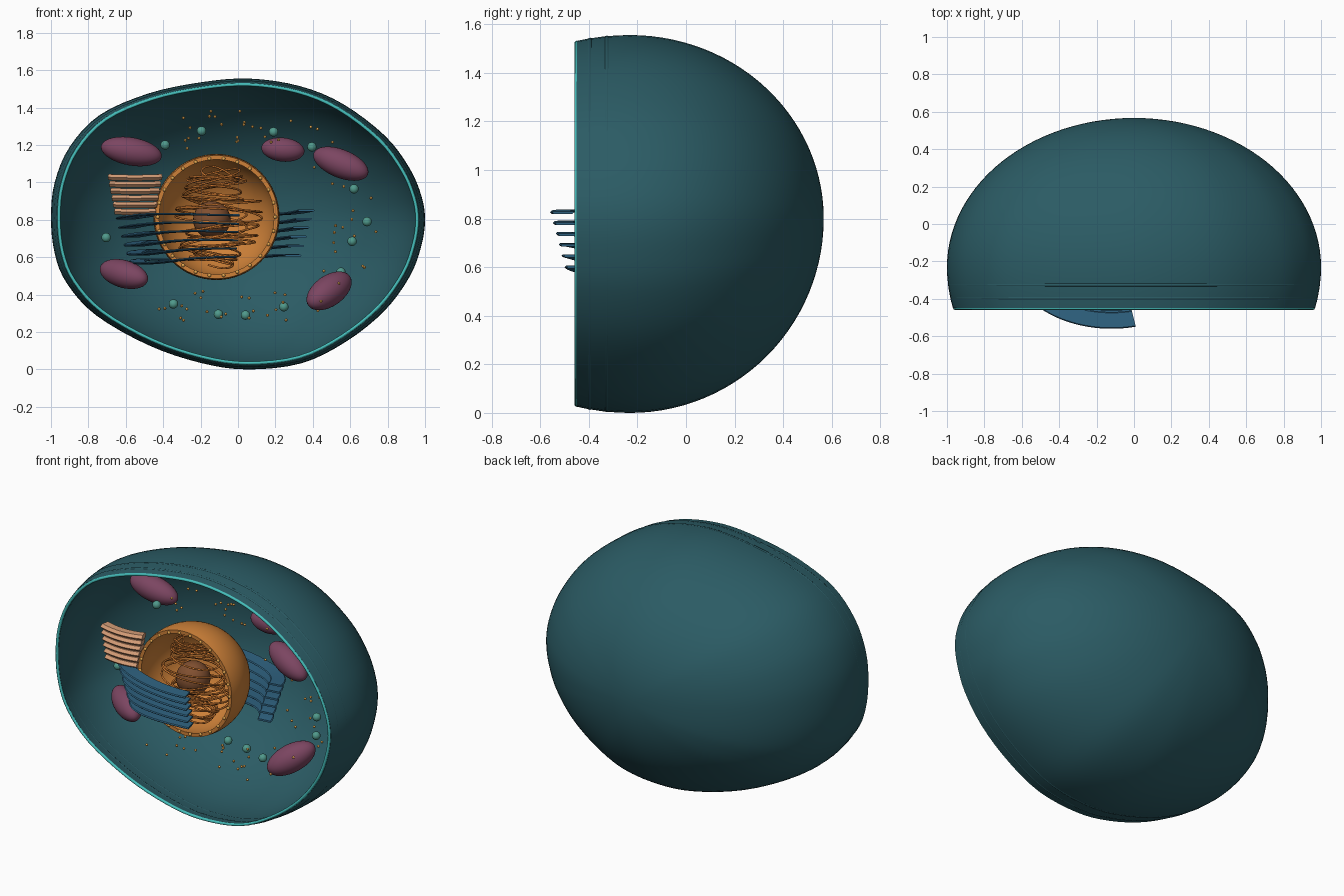
import bpy, bmesh, math, random
from mathutils import Vector

if "Cube" in bpy.data.objects:
    bpy.data.objects.remove(bpy.data.objects["Cube"])
random.seed(4)


def mat(name, rgb):
    m = bpy.data.materials.new(name)
    m.diffuse_color = (*rgb, 1)
    m.use_nodes = True
    m.node_tree.nodes["Principled BSDF"].inputs["Base Color"].default_value = m.diffuse_color
    return m


TEAL = mat("membrane teal", (0.024, 0.105, 0.128))
RIM = mat("rim cyan", (0.06, 0.52, 0.50))
ORANGE = mat("nucleus orange", (0.62, 0.22, 0.04))
STRAND = mat("strand orange", (0.62, 0.19, 0.03))
GOLD = mat("gold", (0.75, 0.38, 0.08))
BROWN = mat("brown", (0.22, 0.08, 0.03))
PLUM = mat("plum", (0.20, 0.06, 0.12))
BLUE = mat("blue", (0.03, 0.13, 0.23))
TAN = mat("tan", (0.65, 0.33, 0.18))
GREEN = mat("green", (0.08, 0.32, 0.26))


def finish(bm, name, m):
    bmesh.ops.remove_doubles(bm, verts=bm.verts, dist=1e-4)
    bmesh.ops.recalc_face_normals(bm, faces=bm.faces)
    me = bpy.data.meshes.new(name)
    bm.to_mesh(me)
    bm.free()
    me.materials.append(m)
    me.polygons.foreach_set("use_smooth", [True] * len(me.polygons))
    me.set_sharp_from_angle(angle=math.radians(40))
    ob = bpy.data.objects.new(name, me)
    bpy.context.collection.objects.link(ob)
    return ob


def skin(bm, rings, closed):
    """Bridge successive rows of points with quads."""
    rows = [[bm.verts.new(p) for p in r] for r in rings]
    n = len(rows[0])
    for a, b in zip(rows, rows[1:] + (rows[:1] if closed else [])):
        for i in range(n):
            j = (i + 1) % n
            bm.faces.new((a[i], a[j], b[j], b[i]))
    return rows


def bowl(name, outline, cx, cz, profile, m):
    bm = bmesh.new()
    skin(bm, [[(cx + x * s, y, cz + z * s) for x, z in outline] for s, y in profile], True)
    bmesh.ops.dissolve_degenerate(bm, edges=bm.edges, dist=1e-5)
    return finish(bm, name, m)


def tube(name, pts, r, m, cyclic=False, res=2):
    cu = bpy.data.curves.new(name, 'CURVE')
    cu.dimensions = '3D'
    cu.bevel_depth, cu.bevel_resolution = r, res
    cu.use_fill_caps = True
    sp = cu.splines.new('POLY')
    sp.points.add(len(pts) - 1)
    for p, c in zip(sp.points, pts):
        p.co = (*c, 1)
    sp.use_cyclic_u = cyclic
    sp.use_smooth = True
    cu.materials.append(m)
    bpy.context.collection.objects.link(bpy.data.objects.new(name, cu))


def balls(name, centres, r, m, seg=16):
    bm = bmesh.new()
    for c in centres:
        res = bmesh.ops.create_uvsphere(bm, u_segments=seg, v_segments=seg // 2 + 2, radius=r)
        bmesh.ops.translate(bm, verts=res["verts"], vec=c)
    return finish(bm, name, m)


def arc_sheet(name, cx, cy, rx, ry, w, a0, a1, zf, t, m, n=64):
    """Thin sheet of width w swept along an elliptical arc, with bevelled edges."""
    bm = bmesh.new()
    rings = []
    h = t / 2
    sec = [(-w, 0), (h - w, -h), (-h, -h), (0, 0), (-h, h), (h - w, h)]
    for i in range(n + 1):
        a = math.radians(a0 + (a1 - a0) * i / n)
        rings.append([(cx + (rx + d) * math.cos(a), cy + (ry + d) * math.sin(a), zf(a) + z) for d, z in sec])
    rows = skin(bm, rings, False)
    bm.faces.new(rows[0])
    bm.faces.new(rows[-1])
    return finish(bm, name, m)


# Irregular egg outline of the cell, smoothed (x, z)
ctrl = [(1, .8), (.98, .93), (.915, 1.08), (.785, 1.25), (.56, 1.42), (.33, 1.515), (.06, 1.555),
        (-.2, 1.535), (-.48, 1.475), (-.74, 1.36), (-.9, 1.19), (-.98, 1), (-1, .81),
        (-.98, .62), (-.915, .46), (-.76, .29), (-.48, .13), (-.2, .035), (.05, 0),
        (.34, .033), (.58, .15), (.785, .315), (.92, .5), (.98, .66)]
CZ = 0.8
P = [Vector((x, z - CZ)) for x, z in ctrl]
outline = []
for i in range(len(P)):
    a, b, c, d = (P[(i + k - 1) % len(P)] for k in range(4))
    for t in (0, .25, .5, .75):
        outline.append(tuple(b + .5 * t * (c - a + t * (2 * a - 5 * b + 4 * c - d + t * (3 * (b - c) + d - a)))))

# Cell membrane: half-open shell
YC, CUT = -0.23, -0.45


def front_scale(y):
    return math.sqrt(1 - ((y - YC) / 0.88) ** 2)


front = [(front_scale(y), y) for y in (CUT, -.40, -.34, -.28)]
back = [(math.cos(a), YC + .797 * math.sin(a)) for a in [math.pi / 2 * i / 28 for i in range(29)]]
outer = front + back
inner = [(s * .978, YC + (y - YC) * .975 if y > YC else y) for s, y in reversed(outer)]
bowl("cell_membrane", outline, 0, CZ, outer + inner, TEAL)

# Bright cut edge and two faint bands around the membrane
for name, y, r, m in (("membrane_rim", CUT, .009, RIM), ("membrane_band_front", -.395, .011, TEAL),
                      ("membrane_band_rear", -.325, .011, TEAL)):
    s = front_scale(y) * .989
    tube(name, [(x * s, y, CZ + z * s) for x, z in outline], r, m, True)

# Nucleus: cut hollow sphere
NX, NY, NZ, NR = -.115, -.30, .815, .337
circle = [(math.cos(math.tau * i / 64), math.sin(math.tau * i / 64)) for i in range(64)]


def cap(r):
    a0 = math.asin(-.07 / r)
    return [(r * math.cos(a), NY + r * math.sin(a))
            for a in [a0 + (math.pi / 2 - a0) * i / 24 for i in range(25)]]


bowl("nucleus_envelope", circle, NX, NZ, cap(NR) + cap(NR - .022)[::-1], ORANGE)
balls("nuclear_pores", [(NX + .314 * math.cos(math.tau * i / 26), -.37, NZ + .314 * math.sin(math.tau * i / 26))
                        for i in range(26)], .01, GOLD, 10)
balls("nucleolus", [(-.14, -.25, .80)], .10, BROWN, 32)

# Chromatin: tangled looping strands
for k in range(3):
    pts = []
    for i in range(260):
        t = i / 259
        z = .23 * math.sin(math.pi * (t - .5)) + .025 * math.sin(37 * t + k * 2)
        rr = math.sqrt(max(.0, .27 ** 2 - z * z)) * (.80 + .18 * math.sin(23 * t + k))
        a = t * math.tau * 8 + k * 2.1
        pts.append((NX + .93 * rr * math.cos(a), -.24 + .65 * rr * math.sin(a), NZ + z + .02 * math.cos(a + k * 2)))
    tube(f"chromatin_{k + 1}", pts, .0055, STRAND, res=1)

# Endoplasmic reticulum: stacked sheets wrapping closely round the nucleus
for i in range(6):
    arc_sheet(f"reticulum_sheet_{i + 1}", -.12, -.195, .465 + .014 * i, .305 + .012 * i, .09, 8, 284,
              lambda a: .59 + .048 * i + .014 * math.cos(a) + .01 * math.sin(3 * a + i * .4),
              .011, BLUE, 80)

# Golgi stack: gently curved sheets, wider toward the top
for i in range(6):
    half = 12 + .75 * i
    arc_sheet(f"golgi_sheet_{i + 1}", -.55, .13, .54, .54, .075, 270 - half, 270 + half,
              lambda a: .842 + .0365 * i + .05 * math.cos(a) ** 2, .032, TAN, 20)

# Mitochondria: ellipsoids (centre, half-axis vector, half width)
for i, (c, axis, b) in enumerate([((-.57, -.03, 1.165), (.162, 0, -.029), .075),
                                  ((.24, -.04, 1.175), (.115, 0, -.012), .064),
                                  ((.55, -.28, 1.10), (.144, -.04, -.058), .076),
                                  ((-.61, -.25, .51), (.122, -.08, -.035), .074),
                                  ((.487, -.16, .42), (.105, .085, .075), .082)]):
    ob = balls(f"mitochondrion_{i + 1}", [(0, 0, 0)], 1, PLUM, 32)
    v = Vector(axis)
    ob.location, ob.scale = c, (v.length, b, b)
    ob.rotation_euler = v.to_track_quat('X', 'Z').to_euler()

# Vesicles
balls("vesicles", [(-.39, -.26, 1.2), (-.195, .08, 1.275), (.19, 0, 1.27), (.395, 0, 1.19), (.62, -.05, .965),
                   (.69, 0, .79), (.61, -.08, .685), (.55, 0, .52), (.245, -.1, .335), (.04, .03, .29),
                   (-.105, .05, .295), (-.345, 0, .35), (-.705, -.2, .705)], .025, GREEN)

# Ribosomes scattered through the cytoplasm
dots = []
while len(dots) < 75:
    a, r = random.uniform(-2.2, 2.1), random.uniform(.5, .75)
    dots.append((r * math.cos(a), random.uniform(-.32, .02), CZ + .8 * r * math.sin(a)))
balls("ribosomes", dots, .008, GOLD, 8)
